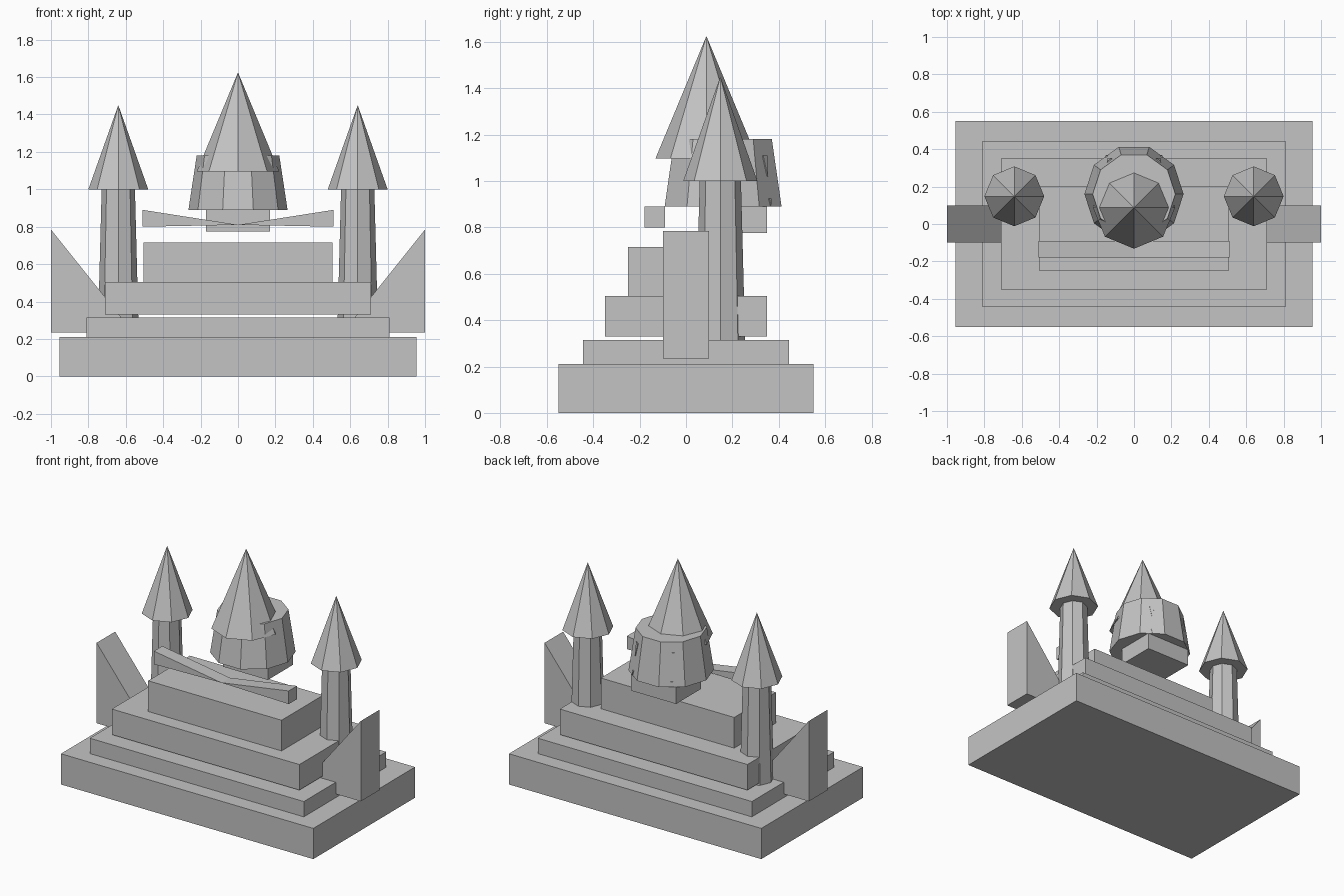
import bpy, bmesh, math
from mathutils import Vector

cube = bpy.data.objects.get("Cube")
if cube:
    bpy.data.objects.remove(cube, do_unlink=True)

stone = bpy.data.materials.new("grey_stone")
stone.use_nodes = True
GREY = (0.55, 0.55, 0.55, 1)
stone.diffuse_color = GREY
for node in stone.node_tree.nodes:
    if node.type == 'BSDF_PRINCIPLED':
        node.inputs["Base Color"].default_value = GREY


def finish(name, bm):
    bmesh.ops.recalc_face_normals(bm, faces=bm.faces)
    mesh = bpy.data.meshes.new(name)
    bm.to_mesh(mesh)
    bm.free()
    mesh.materials.append(stone)
    obj = bpy.data.objects.new(name, mesh)
    bpy.context.scene.collection.objects.link(obj)
    return obj


def extrude_face(name, points, offset):
    bm = bmesh.new()
    face = bm.faces.new([bm.verts.new(p) for p in points])
    new = bmesh.ops.extrude_face_region(bm, geom=[face])["geom"]
    bmesh.ops.translate(bm, vec=offset,
                        verts=[g for g in new if isinstance(g, bmesh.types.BMVert)])
    # keep the starting cap so the solid is closed
    if face not in bm.faces[:]:
        bmesh.ops.holes_fill(bm, edges=bm.edges[:])
    return finish(name, bm)


def box(name, half_x, y0, y1, z0, z1):
    pts = [(-half_x, y0, z0), (half_x, y0, z0), (half_x, y1, z0), (-half_x, y1, z0)]
    return extrude_face(name, pts, (0, 0, z1 - z0))


def wedge(name, profile, y0, y1):
    return extrude_face(name, [(x, y0, z) for x, z in profile], (0, y1 - y0, 0))


def frustum(name, sides, x, y, z0, z1, r0, r1):
    """Upright prism or cone with a corner pointing along +x."""
    bm = bmesh.new()
    bmesh.ops.create_cone(bm, cap_ends=True, segments=sides,
                          radius1=r0, radius2=r1, depth=z1 - z0)
    # put the first corner on the x axis
    corner = max((v.co for v in bm.verts if v.co.z < 0), key=lambda c: c.x)
    turn = -math.atan2(corner.y, corner.x)
    for v in bm.verts:
        c, s = math.cos(turn), math.sin(turn)
        v.co = Vector((c * v.co.x - s * v.co.y + x, s * v.co.x + c * v.co.y + y,
                       v.co.z + (z0 + z1) / 2))
    return finish(name, bm)


# Stepped platform
box("base", 0.955, -0.55, 0.55, 0, 0.21)
box("lower_step", 0.81, -0.445, 0.445, 0.21, 0.315)
box("middle_step", 0.71, -0.35, 0.35, 0.33, 0.505)
box("upper_step", 0.505, -0.25, 0.20, 0.505, 0.715)

# Paired side ramps, front beam halves and towers
for side, name in ((-1, "right"), (1, "left")):
    wedge(name + "_ramp", [(side, 0.235), (side, 0.785), (side * 0.56, 0.235)], -0.1, 0.1)
    wedge(name + "_beam_half",
          [(side * 0.51, 0.80), (side * 0.51, 0.89), (0, 0.81)], -0.18, -0.09)
    frustum(name + "_tower_shaft", 8, side * 0.64, 0.148, 0.315, 1.0, 0.107, 0.089)
    frustum(name + "_tower_roof", 8, side * 0.64, 0.148, 1.0, 1.45, 0.16, 0)

# Central keep: plinth, tapered drum and offset pointed roof
box("drum_plinth", 0.17, 0.08, 0.35, 0.775, 0.89)
frustum("drum", 10, 0, 0.16, 0.89, 1.18, 0.265, 0.221)
frustum("drum_roof", 8, 0, 0.088, 1.096, 1.625, 0.22, 0)


# Narrow pointed slits on the rear walls of the drum
def slit(name, angle, z0, z1, width):
    a = math.radians(angle)
    out, along = Vector((math.cos(a), math.sin(a), 0)), Vector((-math.sin(a), math.cos(a), 0))

    def on_wall(u, z):
        radius = (0.265 + (0.221 - 0.265) * (z - 0.89) / 0.29) * math.cos(math.pi / 10)
        return Vector((0, 0.16, z)) + out * (radius - 0.003) + along * u

    pts = [on_wall(-width, z1), on_wall(0, z0), on_wall(width, z1)]
    extrude_face(name, pts, out * 0.008)


for angle, name in ((54, "left"), (126, "right")):
    slit(name + "_slit", angle, 1.02, 1.11, 0.016)
    slit(name + "_low_slit", angle, 0.895, 0.925, 0.008)
